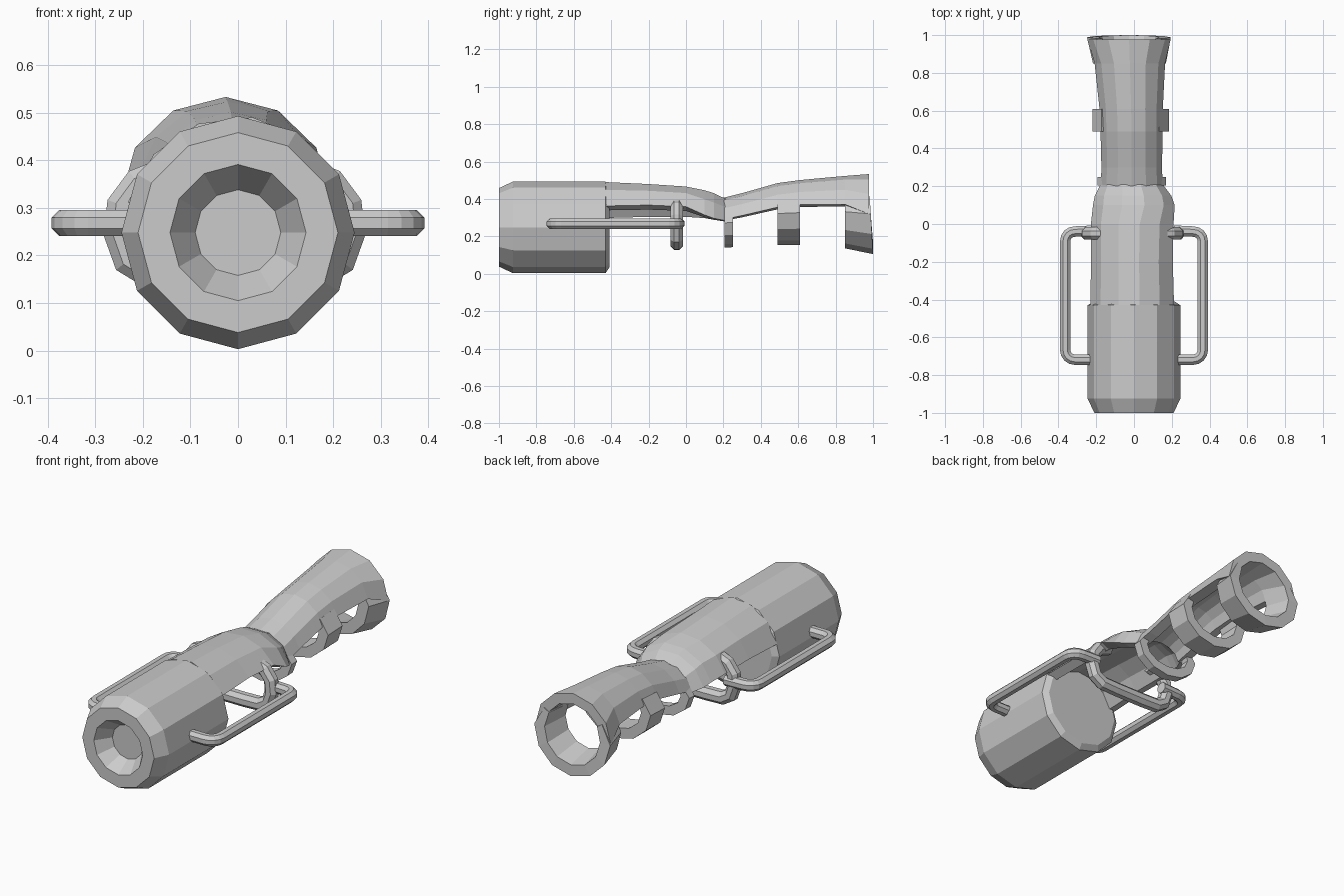
import bpy, bmesh
from math import sin, cos, pi, radians
from mathutils import Vector

cube = bpy.data.objects.get("Cube")
if cube:
    bpy.data.objects.remove(cube, do_unlink=True)

grey = bpy.data.materials.new("plain grey")
grey.use_nodes = True
GREY = (0.6, 0.6, 0.6, 1)
grey.diffuse_color = GREY
grey.node_tree.nodes["Principled BSDF"].inputs["Base Color"].default_value = GREY


def loft(name, sections):
    """Skin a row of closed sections and cap both ends."""
    bm = bmesh.new()
    rows = [[bm.verts.new(p) for p in s] for s in sections]
    n = len(rows[0])
    bm.faces.new(rows[0])
    bm.faces.new(rows[-1])
    for a, b in zip(rows, rows[1:]):
        for i in range(n):
            j = (i + 1) % n
            bm.faces.new((a[i], a[j], b[j], b[i]))
    bmesh.ops.recalc_face_normals(bm, faces=bm.faces)
    mesh = bpy.data.meshes.new(name)
    bm.to_mesh(mesh)
    bm.free()
    mesh.materials.append(grey)
    obj = bpy.data.objects.new(name, mesh)
    bpy.context.collection.objects.link(obj)
    return obj


def ellipse(y, cx, cz, rx, rz, deg):
    a = radians(deg)
    return Vector((cx + rx * cos(a), y, cz + rz * sin(a)))


def half_shell(name, stations, steps, wall):
    """Open upper shell; each station is y, cx, cz, rx, rz, start, end angle."""
    sections = []
    for y, cx, cz, rx, rz, a0, a1 in stations:
        angles = [a0 + (a1 - a0) * i / steps for i in range(steps + 1)]
        outer = [ellipse(y, cx, cz, rx, rz, a) for a in angles]
        inner = [ellipse(y, cx, cz, rx - wall, rz - wall, a) for a in reversed(angles)]
        sections.append(outer + inner)
    return loft(name, sections)


def hoop(name, front, back, wall, tilt=0.0):
    """Lower arc of a ring; its ends thin out to tuck into the cover."""
    sections = []
    for deg in range(150, 391, 30):
        tuck = 0.88 if deg in (150, 390) else 1
        pts = []
        for (y, cx, cz, rx, rz), shift in ((front, 0), (back, tilt)):
            y -= shift * sin(radians(deg))
            pts.append((ellipse(y, cx, cz, rx * tuck, rz * tuck, deg),
                        ellipse(y, cx, cz, rx - wall, rz - wall, deg)))
        sections.append([pts[0][0], pts[1][0], pts[1][1], pts[0][1]])
    return loft(name, sections)


def tube(name, path, normal, radius, sides=8):
    """Round bar along a flat path whose plane has the given normal."""
    path = [Vector(p) for p in path]
    normal = Vector(normal)
    sections = []
    for i, p in enumerate(path):
        ahead = path[min(i + 1, len(path) - 1)] - path[max(i - 1, 0)]
        side = normal.cross(ahead.normalized())
        sections.append([p + radius * (cos(t) * side + sin(t) * normal)
                         for t in (2 * pi * (k + 0.5) / sides for k in range(sides))])
    return loft(name, sections)


# Drum with a dished front and chamfered ends
drum = [(-0.92, 0.09), (-1.0, 0.143), (-1.0, 0.21), (-0.925, 0.245),
        (-0.43, 0.245), (-0.41, 0.215)]
loft("main_drum", [[ellipse(y, 0, 0.248, r, r, k * 30) for k in range(12)]
                   for y, r in drum])

# Forearm cover, reaching lower on its right side
half_shell("forearm_cover", [
    (-0.43, 0, 0.248, 0.24, 0.244, 28, 165),
    (-0.2, 0, 0.26, 0.235, 0.221, 29, 165),
    (0.0, 0, 0.268, 0.235, 0.2, 27, 166),
    (0.1, 0, 0.27, 0.222, 0.182, 14, 168),
    (0.15, -0.005, 0.27, 0.205, 0.167, 9, 171),
    (0.21, -0.012, 0.27, 0.165, 0.137, 6, 174)], 5, 0.05)

# Hand cover, flaring to the back
half_shell("hand_cover", [
    (0.2, -0.012, 0.272, 0.165, 0.134, 8, 172),
    (0.3, -0.012, 0.286, 0.163, 0.145, 10, 170),
    (0.49, -0.013, 0.322, 0.168, 0.163, 12, 168),
    (0.61, -0.015, 0.331, 0.172, 0.17, 13, 167),
    (0.85, -0.022, 0.335, 0.19, 0.188, 11, 169),
    (0.978, -0.026, 0.32, 0.22, 0.213, 0, 180)], 6, 0.055)

# Supporting hoops hanging below the hand cover
hoop("wrist_hoop", (0.205, -0.012, 0.272, 0.182, 0.132),
     (0.25, -0.012, 0.274, 0.182, 0.132), 0.05)
hoop("middle_hoop", (0.49, -0.018, 0.322, 0.202, 0.167),
     (0.61, -0.018, 0.327, 0.202, 0.172), 0.055)
hoop("end_hoop", (0.85, -0.024, 0.332, 0.193, 0.196),
     (0.988, -0.027, 0.32, 0.222, 0.215), 0.06, 0.012)

# Side handles with rounded corners
BEND = 0.05
for sign, label in ((1, "left"), (-1, "right")):
    path = [(0.21, -0.718)]
    for cy, start in ((-0.718 + BEND, -90), (-0.04 - BEND, 0)):
        for k in range(5):
            a = radians(start + k * 22.5)
            path.append((0.314 + BEND * cos(a), cy + BEND * sin(a)))
    path.append((0.21, -0.035))
    tube(label + "_handle", [(sign * x, y, 0.268) for x, y in path],
         (0, 0, 1), 0.03)

# Strap bar hanging under the forearm cover, its ends tucked inside
half = [(0.13, 0.375), (0.195, 0.35), (0.228, 0.305), (0.234, 0.245),
        (0.215, 0.19), (0.17, 0.163), (0.08, 0.16)]
strap = [(x, -0.05, z) for x, z in half]
strap += [(-x - 0.015, -0.05, z) for x, z in reversed(half)]
tube("strap_bar", strap, (0, 1, 0), 0.036)
